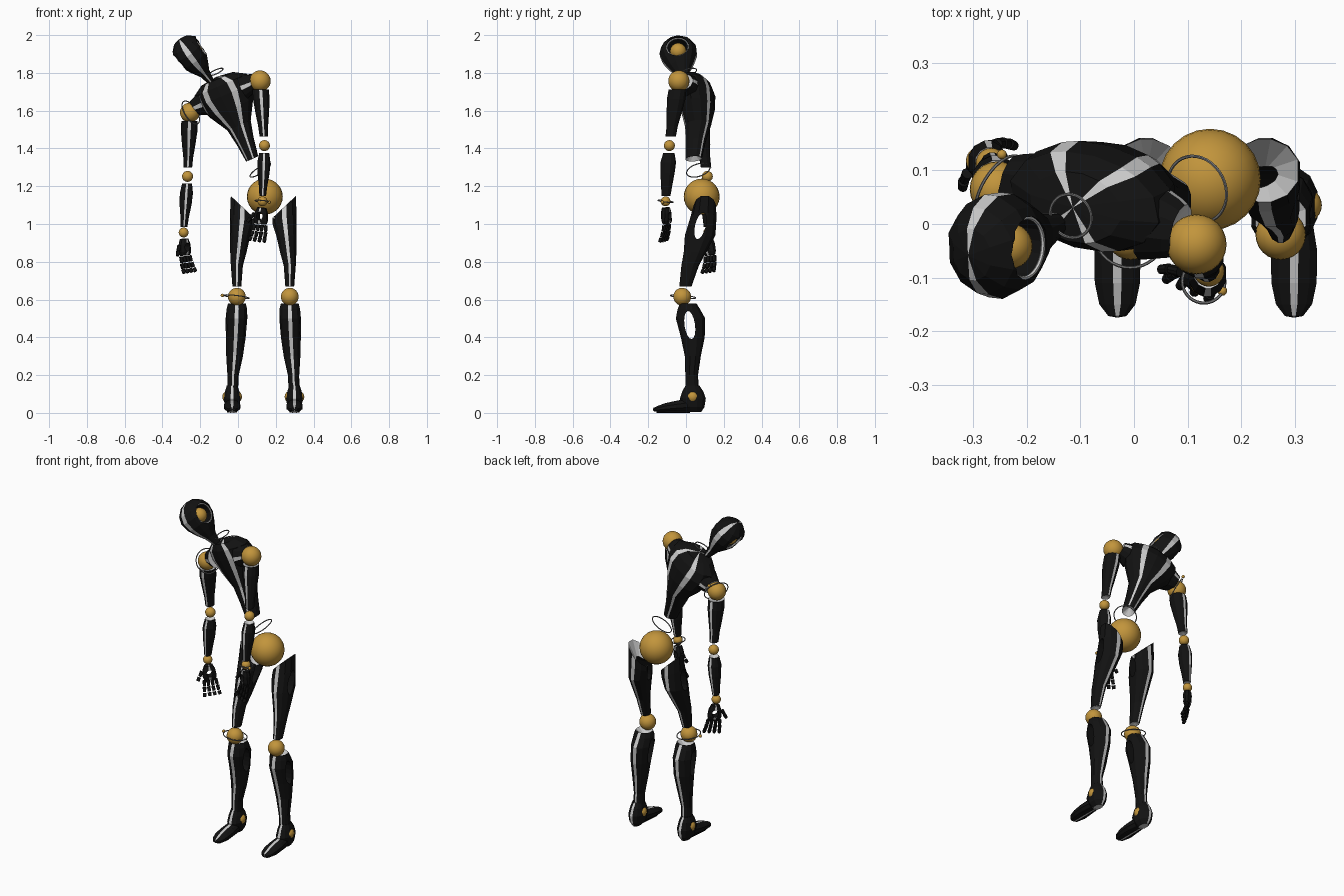
import bpy, bmesh
from math import sin, cos, radians, pi
from mathutils import Vector, Matrix

if "Cube" in bpy.data.objects:
    bpy.data.objects.remove(bpy.data.objects["Cube"])


def mat(name, c):
    m = bpy.data.materials.new(name)
    m.diffuse_color = (*c, 1)
    m.use_nodes = True
    m.node_tree.nodes["Principled BSDF"].inputs["Base Color"].default_value = m.diffuse_color
    return m


DARK = mat("dark_shell", (0.006, 0.006, 0.006))
LIGHT = mat("light_trim", (0.6, 0.6, 0.6))
GOLD = mat("gold_joint", (0.54, 0.3, 0.045))
WIRE = mat("ring_metal", (0.2, 0.2, 0.2))

LIMB = ([-100, -80, -50, -20, 20, 50, 80, 100, 130, 160, 200, 230], {0, 6})
TRUNK = ([-125, -112, -90, -68, -55, -30, 0, 30, 55, 68, 90, 112, 125, 150, 180, 210], {0, 3, 8, 11})


def place(loc, xdir, zdir):
    z = Vector(zdir).normalized()
    y = z.cross(Vector(xdir)).normalized()
    x = y.cross(z)
    return Matrix.Translation(loc) @ Matrix((x, y, z)).transposed().to_4x4()


def loft(name, secs, M=Matrix(), shape=LIMB, start=0.0, end=0.0, cap_mat=(1, 1)):
    """Stack of oval sections (x, y, z, rx, ry[, slant]); start/end shift the cap centres along z."""
    angs, stripes = shape
    bm = bmesh.new()
    rings = []
    for s in secs:
        x, y, z, rx, ry = s[:5]
        k = s[5] if len(s) > 5 else 0
        rings.append([bm.verts.new((x + rx * cos(radians(a)), y + ry * sin(radians(a)),
                                    z + k * cos(radians(a)))) for a in angs])
    n = len(angs)
    for a, b in zip(rings, rings[1:]):
        for i in range(n):
            f = bm.faces.new((a[i], a[(i + 1) % n], b[(i + 1) % n], b[i]))
            f.material_index = 1 if i in stripes else 0
    for ring, s, off, m in ((rings[0], secs[0], start, cap_mat[0]), (rings[-1], secs[-1], end, cap_mat[1])):
        c = bm.verts.new((s[0], s[1], s[2] + off))
        for i in range(n):
            bm.faces.new((ring[i], ring[(i + 1) % n], c)).material_index = 1 if i in stripes else m
    bmesh.ops.recalc_face_normals(bm, faces=bm.faces)
    me = bpy.data.meshes.new(name)
    bm.to_mesh(me)
    bm.free()
    me.transform(M)
    ob = bpy.data.objects.new(name, me)
    me.materials.append(DARK)
    me.materials.append(LIGHT)
    bpy.context.collection.objects.link(ob)
    return ob


def finish(name, M, material):
    ob = bpy.context.object
    ob.name = name
    ob.matrix_world = M
    ob.data.materials.append(material)
    return ob


def ball(name, loc, r, material=GOLD):
    bpy.ops.mesh.primitive_uv_sphere_add(segments=24, ring_count=14, radius=r)
    bpy.ops.object.shade_smooth_by_angle()
    return finish(name, Matrix.Translation(loc), material)


def ring(name, loc, r, normal, thick=0.003, material=WIRE):
    bpy.ops.mesh.primitive_torus_add(major_radius=r, minor_radius=thick, major_segments=36, minor_segments=6)
    bpy.ops.object.shade_smooth_by_angle()
    return finish(name, Matrix.Translation(loc) @ Vector(normal).to_track_quat('Z', 'Y').to_matrix().to_4x4(), material)


def pierce(ob, M, scale):
    """Cut an oval hole along the local x axis of M."""
    bpy.ops.mesh.primitive_cylinder_add(vertices=16, radius=1, depth=2)
    cut = finish("cutter", M @ Matrix.Diagonal((*scale, 1)) @ Matrix.Rotation(pi / 2, 4, 'Y'), DARK)
    cut.hide_render = True
    bpy.context.view_layer.update()
    mod = ob.modifiers.new("hole", 'BOOLEAN')
    mod.operation, mod.solver, mod.object = 'DIFFERENCE', 'EXACT', cut
    bpy.context.view_layer.objects.active = ob
    bpy.ops.object.modifier_apply(modifier="hole")
    bpy.data.objects.remove(cut)


# torso, leaning to one side, with shoulder sockets
T = place((0.075, 0.04, 1.345), (0.874, -0.25, 0.395), (-0.40, -0.03, 0.91))
loft("torso", [(0, 0, 0, .035, .045), (0, .015, .1, .05, .055), (0, .03, .19, .07, .07), (0, .03, .29, .13, .09),
               (0, .025, .37, .162, .097), (0, .015, .425, .156, .088), (0, .005, .462, .095, .065)],
     T, TRUNK, start=0.04, end=0.012, cap_mat=(1, 0))
for s in (-1, 1):
    loft("shoulder_socket", [(0, 0, 0, .07, .075), (0, 0, .05, .05, .058), (0, 0, .065, .045, .05)],
         T @ Matrix.Translation((s * .115, .005, .37)) @ Matrix.Rotation(s * pi / 2, 4, 'Y'), end=-0.02)

# head: tapered skull pierced sideways, a gold ball in the opening
H = place((-0.14, 0.0, 1.75), (0.78, -0.1, 0.6), (-0.115, -0.04, 0.155))
head = loft("head", [(0, 0, 0, .018, .02), (0, -.005, .06, .03, .038), (0, -.003, .11, .058, .07),
                     (0, 0, .16, .083, .094), (0, 0, .21, .09, .1), (0, 0, .25, .078, .083),
                     (0, 0, .28, .045, .05)], H, end=0.012, cap_mat=(0, 0))
EAR = H @ Matrix.Translation((0, 0, .192))
pierce(head, EAR, (.2, .06, .06))
for s in (-1, 1):
    ball("ear_ball", EAR @ Vector((s * .024, 0, 0)), .043)
    ring("ear_rim", EAR @ Vector((s * .06, 0, 0)), .057, EAR.to_3x3() @ Vector((1, 0, 0)), .004, LIGHT)

# pelvis ball and floating neck and waist rings
ball("pelvis_ball", (.142, .083, 1.145), .095)
ring("neck_ring", (-.118, .015, 1.805), .042, (-.4, -.25, .88))
ring("waist_ring", (.118, .065, 1.285), .064, (-.5, -.25, .8))

# legs, mirrored about the pelvis
for s in (-1, 1):
    cx = .134

    def X(d):
        return cx + s * d
    thigh = loft("thigh", [(X(.14), -.003, .67, .025, .033), (X(.14), .022, .78, .034, .047),
                           (X(.132), .047, .85, .046, .06), (X(.122), .075, .94, .057, .082),
                           (X(.112), .092, 1.03, .068, .07, s * .03), (X(.11), .1, 1.09, .066, .06, s * .062)],
                 start=.01, end=-.09)
    pierce(thigh, Matrix.Translation((X(.12), .076, .99)) @ Matrix.Rotation(radians(-14), 4, 'X'),
           (.2, .028, .072))
    ball("knee_ball", (X(.14), -.02, .615), .047)
    shin = loft("shin", [(X(.163), .034, .1, .03, .036), (X(.16), .03, .2, .032, .034), (X(.152), .036, .3, .047, .043),
                         (X(.146), .036, .4, .056, .064), (X(.142), .024, .5, .061, .079), (X(.14), .015, .55, .058, .06),
                         (X(.14), .012, .578, .05, .045)], end=-.035)
    pierce(shin, Matrix.Translation((X(.145), .02, .465)) @ Matrix.Rotation(radians(8), 4, 'X'), (.2, .028, .075))
    # foot: heel cup with ankle ball, and wedge toe
    loft("heel", [(X(.165), .045, .004, .022, .035), (X(.165), .038, .03, .04, .06), (X(.165), .036, .075, .047, .07),
                  (X(.165), .036, .115, .04, .056), (X(.165), .034, .145, .03, .037)], cap_mat=(1, 0))
    for e in (-1, 1):
        ball("ankle_ball", (X(.165) + e * .019, .035, .085), .033)
    loft("toe", [(0, 0, -.01, .036, .036), (0, -.006, .05, .046, .03), (0, -.013, .11, .045, .024),
                 (0, -.02, .15, .036, .016), (0, -.023, .172, .018, .009)],
         Matrix.Translation((X(.165), .0, .041)) @ Matrix.Rotation(pi / 2, 4, 'X'), end=.003, cap_mat=(0, 0))
    loft("sole", [(0, 0, -.02, .018, .006), (0, 0, .1, .03, .006), (0, 0, .155, .018, .006)],
         Matrix.Translation((X(.165), 0, .006)) @ Matrix.Rotation(pi / 2, 4, 'X'))


def segment(name, a, b, prof):
    a, b = Vector(a), Vector(b)
    loft(name, [(*a.lerp(b, t), rx, ry) for t, rx, ry in prof], start=-.015, end=.008)


def hand(side, W, yaw, turn):
    M = (Matrix.Translation(W) @ Matrix.Rotation(radians(yaw), 4, 'Z') @ Matrix.Rotation(radians(turn), 4, 'Y')
         @ Matrix.Scale(1.12, 4))
    # palm plate with an opening, then jointed fingers and thumb
    palm = loft("palm_" + side, [(0, 0, -.03, .022, .019), (0, 0, -.055, .033, .023), (0, 0, -.09, .037, .02),
                                 (0, 0, -.108, .032, .013)], M, cap_mat=(0, 0))
    pierce(palm, M @ Matrix.Translation((0, 0, -.07)) @ Matrix.Rotation(pi / 2, 4, 'Z'), (.1, .016, .02))
    digits = [((k - 1.5) * .019, -.112, (k - 1.5) * 5, (.034, .029, .024)) for k in range(4)]
    digits.append((-.036, -.06, -32, (.032, .026)))
    for x, z, fan, lens in digits:
        F = M @ Matrix.Translation((x, 0, z)) @ Matrix.Rotation(radians(-fan), 4, 'Y')
        for L in lens:
            F = F @ Matrix.Rotation(radians(-9), 4, 'X')
            loft("finger_" + side, [(0, 0, 0, .0095, .0095), (0, 0, -L + .005, .008, .008)], F,
                 shape=(LIMB[0], set()), cap_mat=(0, 0))
            F = F @ Matrix.Translation((0, 0, -L))


# arms: shoulder, elbow, wrist balls joined by tapered shells
UPPER = [(.13, .046, .048), (.28, .047, .05), (.5, .038, .04), (.7, .028, .03), (.86, .024, .028)]
FORE = [(.13, .028, .03), (.3, .037, .042), (.5, .034, .038), (.72, .024, .03), (.9, .019, .024)]
for side, S, E, W, r, yaw, turn in (
        ("right", (-.255, .065, 1.59), (-.267, .113, 1.252), (-.288, .118, .955), .052, 45, -6),
        ("left", (.117, -.038, 1.757), (.14, -.088, 1.415), (.13, -.108, 1.12), .056, -25, 6)):
    ball("shoulder_ball_" + side, S, r)
    ball("elbow_ball_" + side, E, .029)
    ball("wrist_ball_" + side, W, .026)
    segment("upper_arm_" + side, S, E, UPPER)
    segment("forearm_" + side, E, W, FORE)
    hand(side, W, yaw, turn)

# orbit rings with a tiny bead each
for c, r, n, bead in (((-.25, .065, 1.59), .07, (.75, -.45, .48), (-.247, .13, 1.645)),
                      ((-.008, -.015, .615), .067, (.12, .1, 1), (-.083, -.02, .622)),
                      ((.13, -.108, 1.12), .04, (.1, .12, 1), (.165, -.125, 1.115))):
    ring("orbit_ring", c, r, n)
    ball("orbit_bead", bead, .009)
